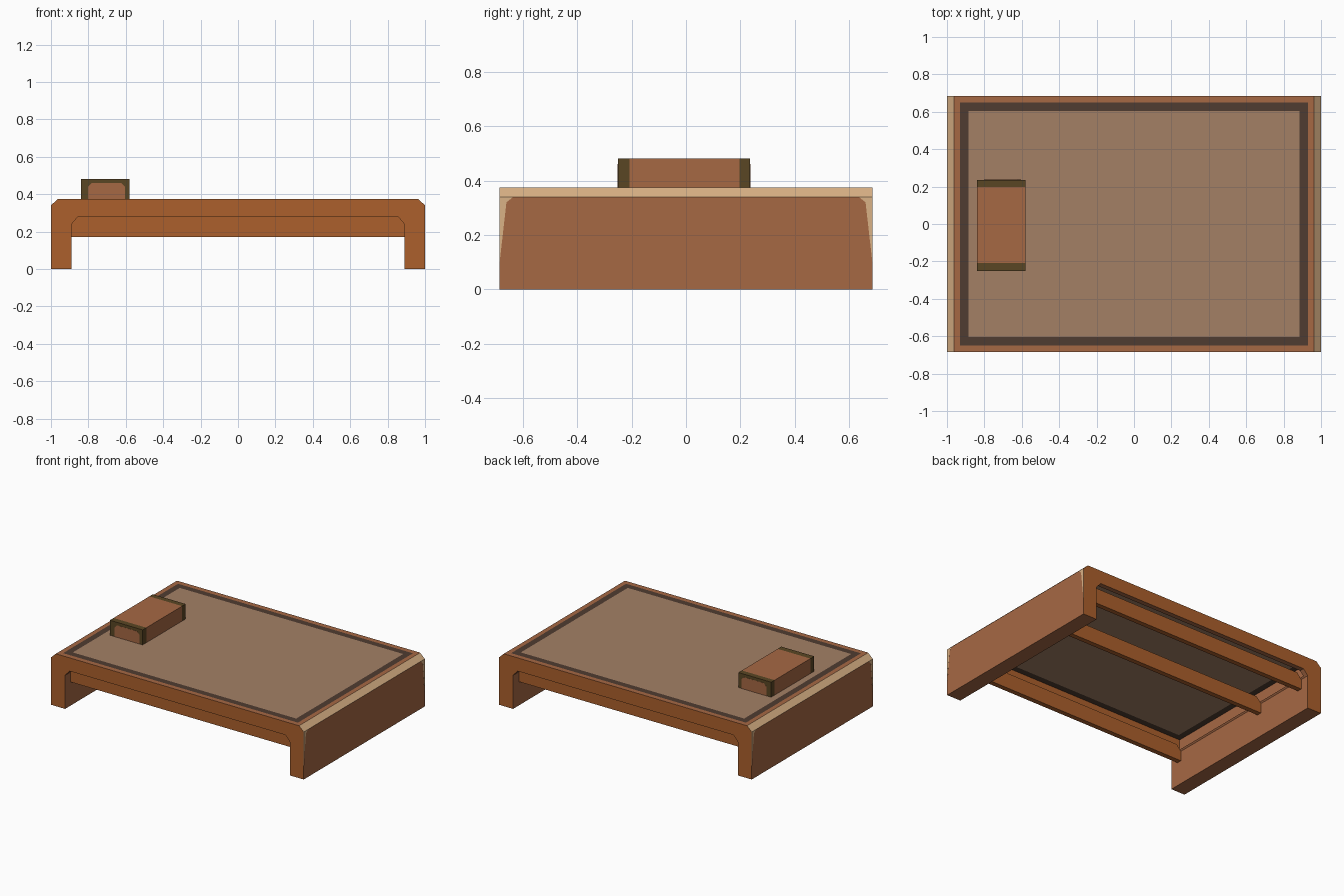
import bpy, bmesh

if "Cube" in bpy.data.objects:
    bpy.data.objects.remove(bpy.data.objects["Cube"])


def material(name, rgb):
    """Flat colour from sRGB 0-255 values."""
    m = bpy.data.materials.new(name)
    lin = []
    for c in rgb:
        c /= 255
        lin.append(c / 12.92 if c <= 0.04045 else ((c + 0.055) / 1.055) ** 2.4)
    m.diffuse_color = (*lin, 1)
    m.use_nodes = True
    m.node_tree.nodes["Principled BSDF"].inputs["Base Color"].default_value = m.diffuse_color
    return m


ORANGE = material("orange wood", (172, 96, 44))
BROWN = material("brown wood", (166, 104, 68))
TAN = material("tan edge", (218, 178, 134))
PANEL = material("panel tan brown", (163, 128, 101))
DARK = material("dark groove", (80, 60, 49))
OLIVE = material("olive trim", (90, 70, 36))


def finish(name, bm, mats):
    bmesh.ops.recalc_face_normals(bm, faces=bm.faces)
    me = bpy.data.meshes.new(name)
    bm.to_mesh(me)
    bm.free()
    ob = bpy.data.objects.new(name, me)
    bpy.context.scene.collection.objects.link(ob)
    for m in mats:
        me.materials.append(m)
    return ob


def prism(name, pts, a, b, mats, axis="y"):
    """Extrude a 2D outline along y (points x,z) or x (points y,z)."""
    bm = bmesh.new()

    def place(p, d):
        return (p[0], d, p[1]) if axis == "y" else (d, p[0], p[1])
    f = bm.faces.new([bm.verts.new(place(p, a)) for p in pts])
    ext = bmesh.ops.extrude_face_region(bm, geom=[f])["geom"]
    for v in ext:
        if isinstance(v, bmesh.types.BMVert):
            setattr(v.co, axis, b)
    return finish(name, bm, mats)


def box(name, x0, x1, y0, y1, z0, z1, mat):
    return prism(name, [(x0, z0), (x1, z0), (x1, z1), (x0, z1)], y0, y1, [mat])


def mirrored(half):
    """Complete a half outline by mirroring it in x."""
    return half + [(-x, z) for x, z in reversed(half)]


# Frame: bridge profile with legs, hollowed under the top panel
outer = [(-1, 0), (-1, .34), (-.963, .375)]
inner = [(.89, 0), (.89, .24), (.855, .28)]
frame = prism("table_frame", mirrored(outer) + mirrored(inner),
              -.685, .685, [BROWN, ORANGE, TAN])
cutter = box("frame_cutter", -.93, .93, -.65, .65, .25, .5, BROWN)
cutter.hide_render = True
mod = frame.modifiers.new("opening", "BOOLEAN")
mod.object = cutter
mod.operation = "DIFFERENCE"
mod.solver = "EXACT"
bpy.context.view_layer.objects.active = frame
bpy.ops.object.modifier_apply(modifier=mod.name)
bpy.data.objects.remove(cutter)
# Orange ends, tan outer chamfers, brown elsewhere
for p in frame.data.polygons:
    n, c = p.normal, p.center
    p.material_index = 0
    if abs(n.y) > .9:
        p.material_index = 1
    elif n.z > .3 and abs(n.x) > .3 and abs(c.x) > .95:
        p.material_index = 2

# Tan worn corners on the outer leg faces
for sx, side in ((-1, "left"), (1, "right")):
    for sy, end in ((-1, "front"), (1, "back")):
        pts = [(.685, .1), (.685, .34), (.635, .34), (.66, .32)]
        prism(f"{side}_{end}_corner_edge", [(y * sy, z) for y, z in pts],
              sx * .999, sx * 1.0005, [TAN], axis="x")

# Top: central panel and dark groove around it
Z0, Z1 = .366, .375
box("top_panel", -.885, .885, -.605, .605, Z0, Z1, PANEL)
for s, end in ((-1, "front"), (1, "back")):
    box(f"{end}_groove", -.93, .93, *sorted((s * .605, s * .65)), Z0, Z1, DARK)
for s, side in ((-1, "left"), (1, "right")):
    box(f"{side}_groove", *sorted((s * .885, s * .93)), -.605, .605, Z0, Z1, DARK)

# Rails running between the legs
rail = mirrored([(-.89, .17), (-.89, .24), (-.855, .28)])
for name, y in (("front", -.625), ("middle", .18), ("back", .585)):
    prism(f"{name}_rail", rail, y, y + .035, [ORANGE])

# Small block on the top: brown body with olive end caps
X0, X1, ZT = -.84, -.58, .482
box("block_body", X0, X1, -.208, .197, Z1, ZT, BROWN)
for y0, y1, face, end in ((-.25, -.208, -.251, "front"), (.197, .236, .237, "back")):
    box(f"{end}_block_cap", X0, X1, y0, y1, Z1, ZT, OLIVE)
    # Brown inset plate with cut upper corners
    plate = [(-.802, Z1), (-.802, .44), (-.782, .461),
             (-.625, .461), (-.605, .44), (-.605, Z1)]
    prism(f"{end}_block_plate", plate, face, face * .99, [BROWN])
